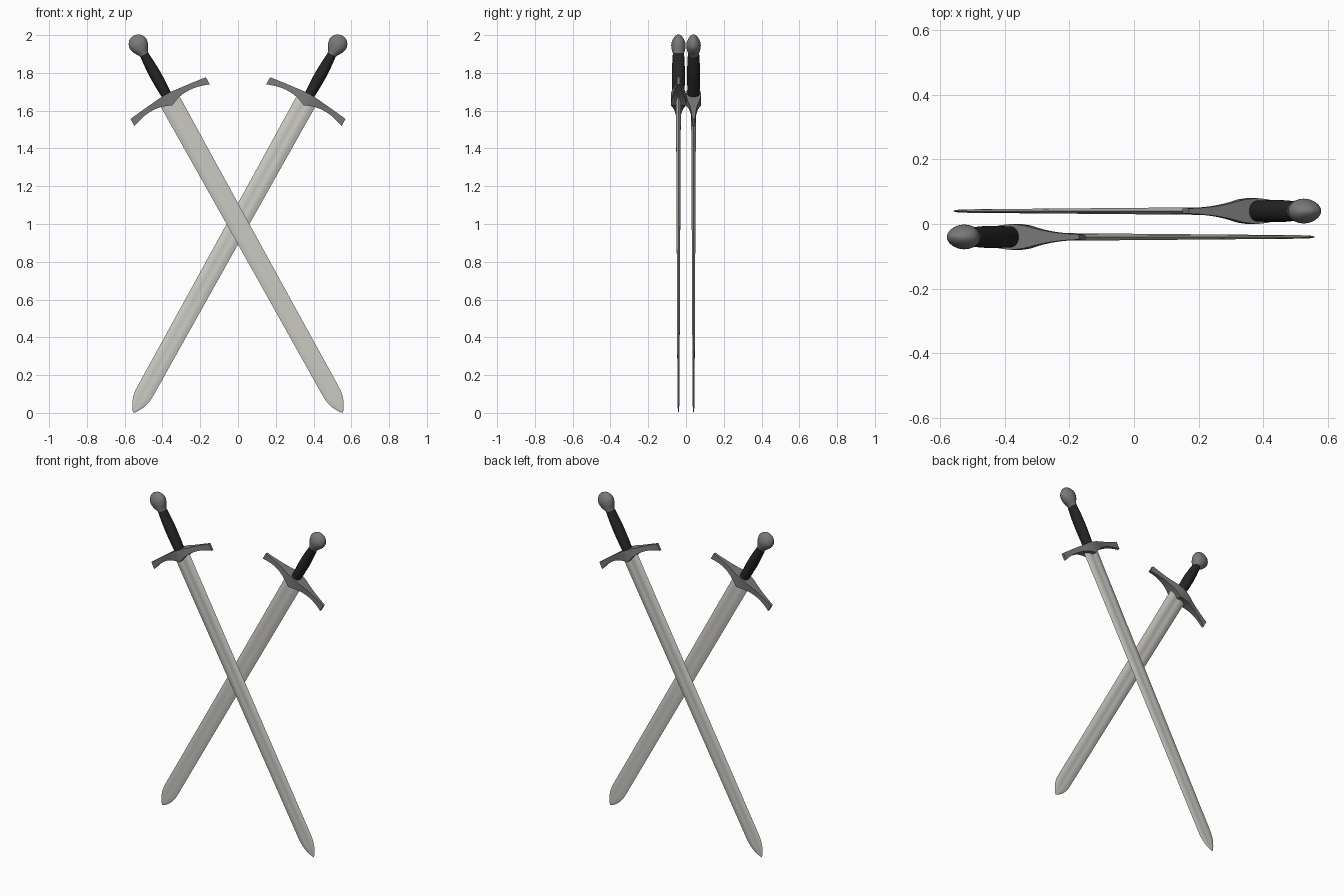
import bpy, bmesh, math
from mathutils import Matrix, Vector

if "Cube" in bpy.data.objects:
    bpy.data.objects.remove(bpy.data.objects["Cube"])


def material(name, rgb):
    m = bpy.data.materials.new(name)
    m.diffuse_color = (*rgb, 1)
    m.use_nodes = True
    m.node_tree.nodes["Principled BSDF"].inputs["Base Color"].default_value = m.diffuse_color
    return m


STEEL = material("pale steel", (0.60, 0.59, 0.55))
IRON = material("grey iron", (0.19, 0.19, 0.19))
LEATHER = material("black leather", (0.018, 0.018, 0.018))


def loft(name, rings, mat, place, angle):
    """Skin a list of equal-length point rings, cap the ends, place and shade."""
    bm = bmesh.new()
    rows = [[bm.verts.new(p) for p in ring] for ring in rings]
    n = len(rows[0])
    for a, b in zip(rows, rows[1:]):
        for i in range(n):
            j = (i + 1) % n
            bm.faces.new((a[i], a[j], b[j], b[i]))
    bm.faces.new(rows[0][::-1])
    bm.faces.new(rows[-1])
    bmesh.ops.recalc_face_normals(bm, faces=bm.faces)
    mesh = bpy.data.meshes.new(name)
    bm.to_mesh(mesh)
    bm.free()
    mesh.materials.append(mat)
    ob = bpy.data.objects.new(name, mesh)
    bpy.context.collection.objects.link(ob)
    ob.matrix_world = place
    bpy.ops.object.select_all(action='DESELECT')
    ob.select_set(True)
    bpy.context.view_layer.objects.active = ob
    bpy.ops.object.shade_smooth_by_angle(angle=math.radians(angle))
    return ob


def oval(s, a, b, n=32):
    return [(a * math.cos(2 * math.pi * i / n), b * math.sin(2 * math.pi * i / n), s)
            for i in range(n)]


def smooth_rows(rows, steps=4):
    """Catmull-Rom refinement of a table of section values."""
    out = []
    for i in range(len(rows) - 1):
        p = [Vector(rows[max(0, min(len(rows) - 1, k))]) for k in range(i - 1, i + 3)]
        for j in range(steps):
            t = j / steps
            out.append(0.5 * (2 * p[1] + (p[2] - p[0]) * t
                              + (2 * p[0] - 5 * p[1] + 4 * p[2] - p[3]) * t ** 2
                              + (3 * p[1] - p[0] - 3 * p[2] + p[3]) * t ** 3))
    return out + [Vector(rows[-1])]


# blade: lens section with a shallow central fuller; (height, half width, half thickness)
HALF = [(1, 0), (0.7, 0.62), (0.4, 1), (0.2, 0.82), (0, 0.75),
        (-0.2, 0.82), (-0.4, 1), (-0.7, 0.62)]
SECTION = HALF + [(-x, -y) for x, y in HALF]
BLADE = [(0.76, 0.057, 0.013), (0.2, 0.054, 0.0105), (-0.4, 0.051, 0.008),
         (-1.0, 0.049, 0.0055), (-1.035, 0.048, 0.0052), (-1.065, 0.043, 0.005),
         (-1.092, 0.034, 0.0045), (-1.115, 0.022, 0.0035),
         (-1.133, 0.010, 0.002), (-1.142, 0.001, 0.0005)]

# guard, from the centre outwards: (distance, lower edge, upper edge, half depth)
GUARD = [(0, 0.718, 0.786, 0.040), (0.045, 0.736, 0.783, 0.035),
         (0.09, 0.744, 0.778, 0.024), (0.14, 0.743, 0.773, 0.015),
         (0.19, 0.732, 0.767, 0.010), (0.228, 0.719, 0.762, 0.008)]

# grip and pommel: (height, half width, half depth)
GRIP = [(0.765, 0.026, 0.031), (0.82, 0.029, 0.033), (0.90, 0.031, 0.034),
        (0.97, 0.028, 0.033), (1.025, 0.023, 0.030)]
POMMEL = [(1.015, 0.022, 0.026), (1.035, 0.028, 0.030), (1.06, 0.043, 0.036),
          (1.088, 0.051, 0.038), (1.11, 0.046, 0.031), (1.126, 0.035, 0.021),
          (1.135, 0.022, 0.012), (1.14, 0.003, 0.002)]


def sword(side, y, tilt):
    place = Matrix.Translation((0, y, 1.0)) @ Matrix.Rotation(math.radians(tilt), 4, 'Y')
    loft(side + "_blade", [[(w * x, d * t, s) for x, t in SECTION] for s, w, d in BLADE],
         STEEL, place, 35)
    half = smooth_rows(GUARD, 3)
    bars = [(-t, lo, hi, d) for t, lo, hi, d in half[:0:-1]] + [tuple(v) for v in half]
    loft(side + "_crossguard",
         [[(t, -d, lo), (t, d, lo), (t, d, hi), (t, -d, hi)] for t, lo, hi, d in bars],
         IRON, place, 30)
    loft(side + "_grip", [oval(*r) for r in smooth_rows(GRIP)], LEATHER, place, 40)
    loft(side + "_pommel", [oval(*r) for r in smooth_rows(POMMEL, 3)], IRON, place, 60)


# two crossed swords, one in front of the other
sword("front", -0.04, -29)
sword("back", 0.04, 29)
